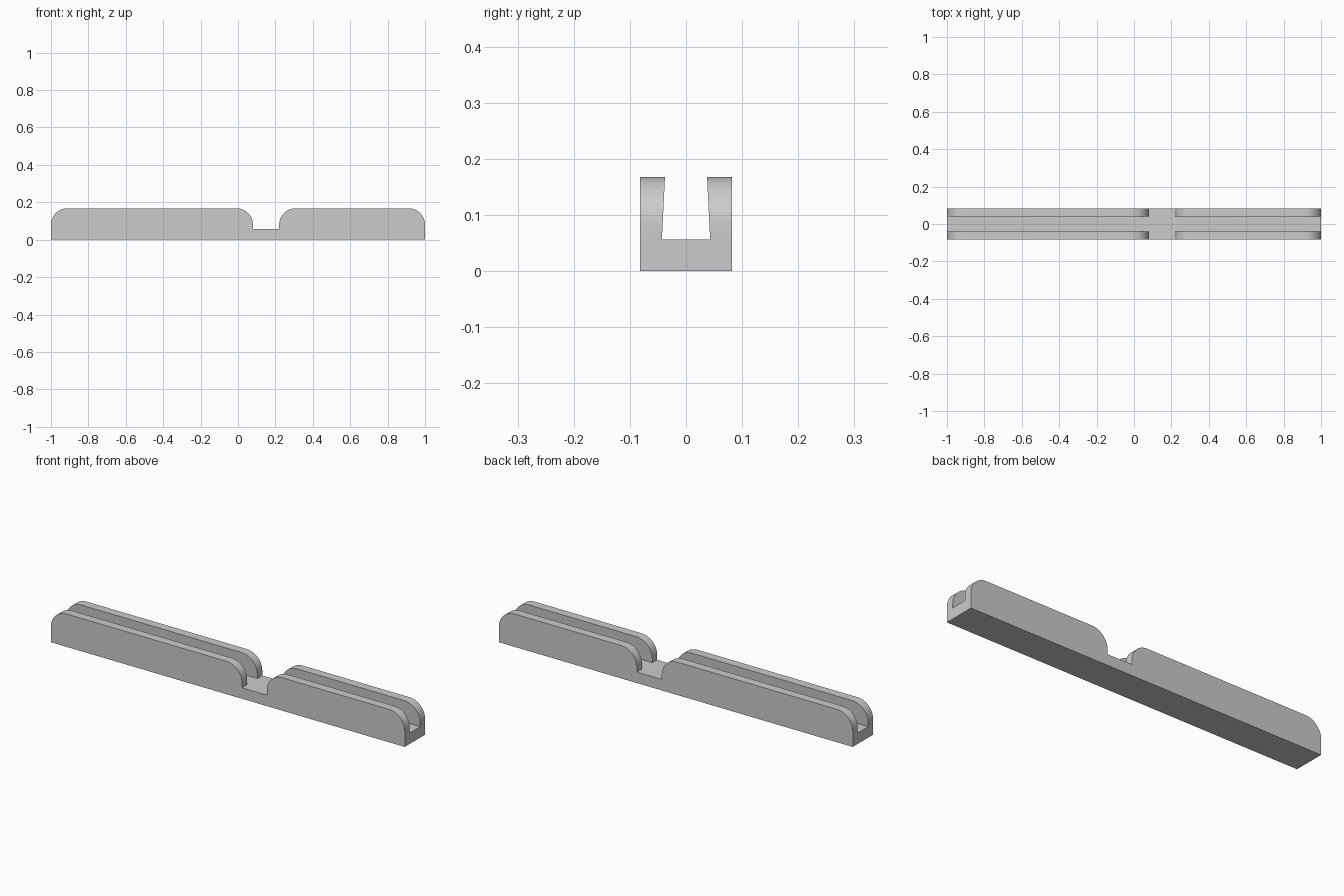
import bpy, bmesh, math

cube = bpy.data.objects.get("Cube")
if cube:
    bpy.data.objects.remove(cube, do_unlink=True)

HEIGHT, FLOOR, HALF_W = 0.168, 0.056, 0.082
SLOT_TOP, SLOT_BASE = 0.0375, 0.043
RADIUS, STEPS = 0.088, 14
GAP = (0.08, 0.22)

grey = bpy.data.materials.new("light_grey")
grey.use_nodes = True
colour = (0.6, 0.6, 0.6, 1)
grey.diffuse_color = colour
grey.node_tree.nodes["Principled BSDF"].inputs["Base Color"].default_value = colour


def rail_profile(x0, x1):
    """Side outline of a rail with rounded upper corners, from floor to floor."""
    pts = [(x0, FLOOR)]
    for cx, start in ((x0 + RADIUS, math.pi), (x1 - RADIUS, math.pi / 2)):
        for i in range(STEPS + 1):
            a = start - i / STEPS * math.pi / 2
            pts.append((cx + RADIUS * math.cos(a),
                        HEIGHT - RADIUS + RADIUS * math.sin(a)))
    return pts + [(x1, FLOOR)]


def slot_half_width(z):
    """The slot narrows slightly towards the top."""
    t = (z - FLOOR) / (HEIGHT - FLOOR)
    return SLOT_BASE + t * (SLOT_TOP - SLOT_BASE)


bm = bmesh.new()


def face(points):
    return bm.faces.new([bm.verts.new(p) for p in points])


left = rail_profile(-1, GAP[0])
right = rail_profile(GAP[1], 1)

for s in (-1, 1):
    # Outer wall, including the base
    face([(x, s * HALF_W, z) for x, z in [(-1, 0)] + left + right + [(1, 0)]])
    for profile in (left, right):
        # Sloping slot wall and rounded rim
        inner = [(x, s * slot_half_width(z), z) for x, z in profile]
        outer = [(x, s * HALF_W, z) for x, z in profile]
        face(inner)
        for i in range(len(profile) - 1):
            face([outer[i], outer[i + 1], inner[i + 1], inner[i]])
    # Floor of the central notch beside the slot
    face([(GAP[0], s * SLOT_BASE, FLOOR), (GAP[1], s * SLOT_BASE, FLOOR),
          (GAP[1], s * HALF_W, FLOOR), (GAP[0], s * HALF_W, FLOOR)])
    # End wall of the base
    face([(s, -HALF_W, 0), (s, HALF_W, 0), (s, HALF_W, FLOOR),
          (s, SLOT_BASE, FLOOR), (s, -SLOT_BASE, FLOOR), (s, -HALF_W, FLOOR)])

# Slot floor
for a, b in ((-1, GAP[0]), GAP, (GAP[1], 1)):
    face([(a, -SLOT_BASE, FLOOR), (b, -SLOT_BASE, FLOOR),
          (b, SLOT_BASE, FLOOR), (a, SLOT_BASE, FLOOR)])

# Underside
face([(-1, -HALF_W, 0), (1, -HALF_W, 0), (1, HALF_W, 0), (-1, HALF_W, 0)])

bmesh.ops.remove_doubles(bm, verts=bm.verts[:], dist=1e-5)
bmesh.ops.recalc_face_normals(bm, faces=bm.faces[:])

mesh = bpy.data.meshes.new("slotted_rail")
bm.to_mesh(mesh)
bm.free()
mesh.materials.append(grey)
rail = bpy.data.objects.new("slotted_rail", mesh)
bpy.context.collection.objects.link(rail)

bpy.ops.object.select_all(action="DESELECT")
rail.select_set(True)
bpy.context.view_layer.objects.active = rail
bpy.ops.object.shade_smooth_by_angle(angle=math.radians(30))
